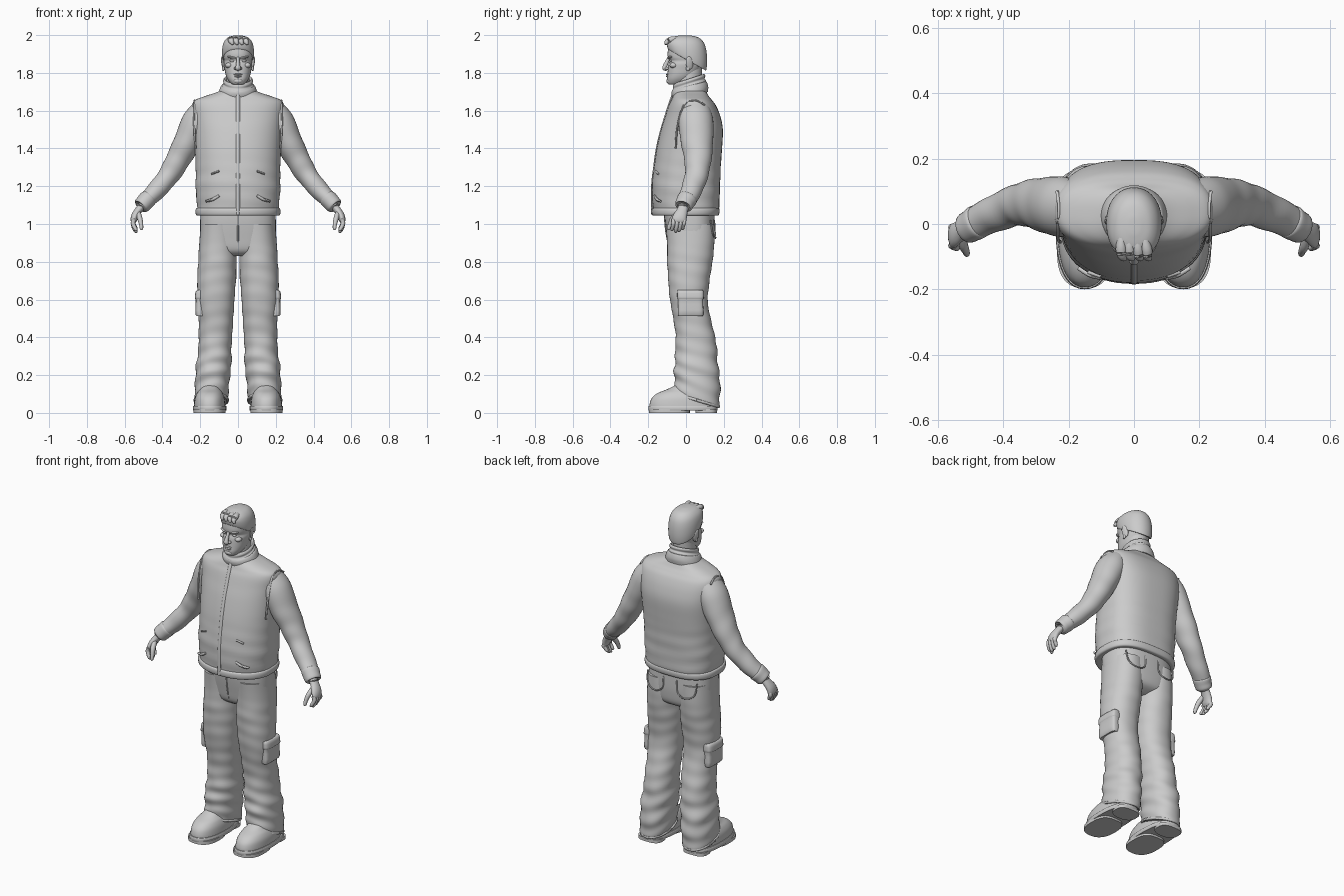
import bpy, bmesh, math
from mathutils import Vector


def spline(rows, sub):
    """Catmull-Rom interpolation of equally long number rows."""
    out = []
    for i in range(len(rows) - 1):
        p0, p1, p2, p3 = (rows[max(0, min(len(rows) - 1, i + k))] for k in (-1, 0, 1, 2))
        for s in range(sub):
            t = s / sub
            out.append([0.5 * (2 * b + (c - a) * t + (2 * a - 5 * b + 4 * c - d) * t * t
                               + (3 * b - a - 3 * c + d) * t ** 3)
                        for a, b, c, d in zip(p0, p1, p2, p3)])
    return out + [list(rows[-1])]


def finish(name, bm, mirror=False, angle=45):
    bmesh.ops.recalc_face_normals(bm, faces=bm.faces)
    me = bpy.data.meshes.new(name)
    bm.to_mesh(me)
    bm.free()
    ob = bpy.data.objects.new(name, me)
    bpy.context.collection.objects.link(ob)
    bpy.ops.object.select_all(action='DESELECT')
    ob.select_set(True)
    bpy.context.view_layer.objects.active = ob
    bpy.ops.object.shade_smooth_by_angle(angle=math.radians(angle))
    if mirror:
        ob.modifiers.new("mirror", 'MIRROR').merge_threshold = 0.0001
    return ob


def skin(name, rings, mirror):
    bm = bmesh.new()
    vs = [[bm.verts.new(p) for p in r] for r in rings]
    n = len(vs[0])
    for a, b in zip(vs, vs[1:]):
        for i in range(n):
            bm.faces.new((a[i], a[(i + 1) % n], b[(i + 1) % n], b[i]))
    bm.faces.new(vs[0])
    bm.faces.new(vs[-1])
    return finish(name, bm, mirror)


def spow(v, e):
    return math.copysign(abs(v) ** (2 / e), v)


def loft(name, rows, ef=2.0, eb=2.0, sub=5, n=40, mirror=False):
    """Stacked level sections: z, centre x, half width, front y, back y, tilt, fold depth."""
    rows = [tuple(r) + (0,) * (7 - len(r)) for r in rows]
    rings = []
    for z, cx, rx, yf, yb, tilt, amp in spline(rows, sub):
        ring, mid, half = [], (yf + yb) / 2, (yb - yf) / 2
        for i in range(n):
            a = math.tau * i / n
            e = eb if math.sin(a) > 0 else ef
            k = 1 + amp * (math.sin(z * 75 + 2.2 * math.sin(a + 0.6)) + 0.6 * math.sin(z * 41 - 3 * math.cos(a)))
            y = mid + half * k * spow(math.sin(a), e)
            ring.append((cx + rx * k * spow(math.cos(a), e), y, z + tilt * y))
        rings.append(ring)
    return skin(name, rings, mirror)


def tube(name, rows, sub=4, n=16, mirror=False):
    """Swept limb: x, y, z, radius across, radius along y, fold depth."""
    rows = spline([tuple(r) + (0,) * (6 - len(r)) for r in rows], sub)
    rings = []
    for i, (x, y, z, ra, rb, amp) in enumerate(rows):
        t = (Vector(rows[min(i + 1, len(rows) - 1)][:3]) - Vector(rows[max(i - 1, 0)][:3])).normalized()
        ref = Vector((0, 1, 0)) if abs(t.y) < 0.9 else Vector((0, 0, 1))
        b = (ref - t * ref.dot(t)).normalized()
        a = b.cross(t)
        ring = []
        for j in range(n):
            w = math.tau * j / n
            k = 1 + amp * math.sin(z * 60 + 2 * math.sin(w))
            ring.append(Vector((x, y, z)) + a * ra * k * math.cos(w) + b * rb * k * math.sin(w))
        rings.append(ring)
    return skin(name, rings, mirror)


def ball(name, loc, size, rot=(0, 0, 0), mirror=False):
    bm = bmesh.new()
    bmesh.ops.create_uvsphere(bm, u_segments=20, v_segments=12, radius=1)
    from_rot = bpy.data.objects.new("tmp", None)
    from_rot.location, from_rot.rotation_euler, from_rot.scale = loc, rot, size
    bm.transform(from_rot.matrix_basis)
    bpy.data.objects.remove(from_rot)
    return finish(name, bm, mirror)


# Trousers: hips, two legs with folds, turned hem
loft("trouser_hips", [(0.83, 0, 0.10, -0.05, 0.08), (0.86, 0, 0.17, -0.085, 0.135), (0.93, 0, 0.197, -0.10, 0.15),
                      (1.02, 0, 0.20, -0.113, 0.152), (1.09, 0, 0.195, -0.115, 0.15)], 2.6, 2.6)
loft("trouser_leg", [(1.0, 0.105, 0.092, -0.108, 0.15), (0.9, 0.105, 0.1, -0.1, 0.15), (0.8, 0.109, 0.102, -0.1, 0.14, 0, .01),
                     (0.7, 0.113, 0.102, -0.094, 0.125, 0, .01), (0.6, 0.117, 0.098, -0.085, 0.115, 0, .008),
                     (0.5, 0.117, 0.092, -0.067, 0.13, 0, .012), (0.4, 0.12, 0.088, -0.055, 0.155, 0, .015),
                     (0.3, 0.125, 0.09, -0.058, 0.167, -0.05, .03), (0.22, 0.132, 0.093, -0.062, 0.177, -0.15, .035),
                     (0.15, 0.139, 0.09, -0.06, 0.18, -0.25, .03), (0.1, 0.141, 0.087, -0.062, 0.178, -0.3, .015),
                     (0.08, 0.142, 0.086, -0.062, 0.172, -0.3)], 2.2, 2.2, sub=8, mirror=True)
tube("trouser_hem", [(0.142 + 0.087 * math.cos(a), 0.056 + 0.117 * math.sin(a),
                      0.068 - 0.035 * math.sin(a), 0.008, 0.008)
                     for a in [math.tau * i / 14 for i in range(15)]], n=8, mirror=True)
loft("thigh_pocket", [(0.515, 0.197, 0.01, -0.035, 0.08), (0.52, 0.199, 0.026, -0.042, 0.092),
                      (0.6, 0.197, 0.027, -0.042, 0.09), (0.605, 0.198, 0.031, -0.046, 0.094),
                      (0.645, 0.195, 0.028, -0.046, 0.092), (0.65, 0.19, 0.015, -0.04, 0.085)],
     4, 4, sub=3, n=32, mirror=True)
tube("back_pocket_seam", [(0.045, 0.15, 1.02, .004, .004), (0.05, 0.154, 0.95, .004, .004), (0.1, 0.156, 0.925, .004, .004),
                          (0.155, 0.142, 0.95, .004, .004), (0.165, 0.13, 1.02, .004, .004)], n=8, mirror=True)
tube("fly_seam", [(0, -0.114, 1.05, .004, .004), (0, -0.106, 0.96, .004, .004), (0, -0.088, 0.87, .004, .004)], n=8)

# Shoes: rounded upper, welted sole, tread pads
loft("shoe_upper", [(0.02, 0.15, 0.083, -0.193, 0.158), (0.05, 0.15, 0.082, -0.192, 0.155),
                    (0.08, 0.15, 0.078, -0.18, 0.15), (0.105, 0.149, 0.068, -0.15, 0.14),
                    (0.125, 0.147, 0.056, -0.1, 0.13), (0.15, 0.145, 0.05, -0.05, 0.12)], 2.3, 2.3, mirror=True)
loft("shoe_sole", [(0.012, 0.15, 0.086, -0.196, 0.163), (0.014, 0.15, 0.089, -0.199, 0.166),
                   (0.034, 0.15, 0.089, -0.199, 0.166), (0.037, 0.15, 0.085, -0.195, 0.162)], 2.3, 2.5, sub=2, mirror=True)
for part, yf, yb, w in (("sole_forefoot", -0.197, 0.02, 0.085), ("sole_heel", 0.05, 0.164, 0.074)):
    loft(part, [(0, 0.15, w, yf, yb), (0.02, 0.15, w, yf, yb)], 2.4, 3, sub=1, mirror=True)

# Jacket body, hem band, zip and pocket welts
loft("jacket_body", [(1.06, 0, 0.212, -0.168, 0.165), (1.09, 0, 0.217, -0.175, 0.175, 0, .006),
                     (1.2, 0, 0.224, -0.18, 0.18, 0, .006), (1.3, 0, 0.224, -0.17, 0.184, 0, .004),
                     (1.4, 0, 0.228, -0.155, 0.191), (1.5, 0, 0.234, -0.132, 0.195), (1.57, 0, 0.24, -0.11, 0.182),
                     (1.625, 0, 0.243, -0.092, 0.16), (1.655, 0, 0.228, -0.078, 0.138), (1.675, 0, 0.18, -0.07, 0.122),
                     (1.695, 0, 0.12, -0.06, 0.11), (1.71, 0, 0.085, -0.05, 0.1)], 2.2, 2.7, sub=6, n=64)
loft("jacket_hem", [(1.045, 0, 0.2, -0.16, 0.155), (1.046, 0, 0.22, -0.178, 0.172), (1.065, 0, 0.225, -0.183, 0.178),
                    (1.082, 0, 0.222, -0.18, 0.176), (1.085, 0, 0.212, -0.17, 0.166)], 2.2, 2.7, sub=3, n=64)
tube("zip_strip", [(0, -0.178, 1.05, .01, .007), (0, -0.179, 1.2, .01, .006), (0, -0.168, 1.3, .01, .006),
                   (0, -0.154, 1.4, .01, .006), (0, -0.13, 1.5, .01, .006), (0, -0.093, 1.62, .01, .006),
                   (0, -0.07, 1.685, .01, .006)], n=10)
tube("pocket_welt", [(0.1, -0.16, 1.28, .005, .006), (0.14, -0.147, 1.265, .005, .006)], n=8, mirror=True)
tube("pocket_fold", [(0.1, -0.165, 1.15, .007, .006), (0.135, -0.155, 1.13, .008, .008),
                     (0.17, -0.135, 1.12, .006, .006)], n=8, mirror=True)
tube("armhole_seam", [(0.225, -0.055, 1.4, .005, .005), (0.232, -0.045, 1.52, .005, .005), (0.232, -0.01, 1.63, .005, .005),
                      (0.23, 0.05, 1.654, .005, .005), (0.235, 0.1, 1.63, .005, .005)], n=8, mirror=True)

# Sleeves with elbow folds and cuffs
tube("sleeve", [(0.175, 0.045, 1.625, .055, .075), (0.215, 0.052, 1.545, .08, .092), (0.268, 0.058, 1.435, .072, .085, .01),
                (0.318, 0.063, 1.34, .064, .072, .02), (0.365, 0.055, 1.26, .056, .062, .03),
                (0.43, 0.03, 1.18, .05, .056, .025), (0.485, 0.002, 1.125, .043, .05)], sub=6, n=32, mirror=True)
tube("cuff", [(0.473, 0.01, 1.138, .035, .04), (0.476, 0.008, 1.135, .047, .053), (0.495, -0.004, 1.114, .046, .05),
              (0.513, -0.013, 1.094, .042, .046), (0.515, -0.014, 1.092, .025, .03)], n=28, mirror=True)

# Hands: palm, four curled fingers, thumb
tube("palm", [(0.5, -0.01, 1.105, .022, .028), (0.525, -0.018, 1.075, .02, .029), (0.544, -0.03, 1.045, .02, .036),
              (0.552, -0.037, 1.02, .017, .038), (0.553, -0.04, 1.005, .01, .032)], mirror=True)
for i, (y, tip) in enumerate(((-0.066, 0.965), (-0.047, 0.956), (-0.028, 0.96), (-0.01, 0.972))):
    tube(f"finger_{i + 1}", [(0.55, y, 1.025, .012, .01), (0.556, y, 1.005, .012, .011), (0.55, y - .004, tip + .022, .011, .01),
                             (0.54, y - .008, tip + .005, .009, .009), (0.534, y - .01, tip, .003, .004)], n=10, mirror=True)
tube("thumb", [(0.53, -0.035, 1.062, .014, .014), (0.52, -0.068, 1.03, .014, .015), (0.513, -0.084, 0.998, .011, .012),
               (0.511, -0.092, 0.975, .009, .009), (0.511, -0.094, 0.968, .003, .003)], n=10, mirror=True)

# Neck and layered collar, lower at the front
loft("neck", [(1.66, 0, 0.065, -0.05, 0.09), (1.75, 0, 0.062, -0.058, 0.083), (1.83, 0, 0.06, -0.05, 0.085)])
loft("jacket_collar", [(1.675, 0, 0.105, -0.068, 0.115, .2), (1.70, 0, 0.1, -0.076, 0.118, .2), (1.72, 0, 0.092, -0.076, 0.112, .25),
                       (1.728, 0, 0.084, -0.068, 0.105, .25), (1.72, 0, 0.07, -0.06, 0.09, .25)], n=48)
loft("knit_collar", [(1.70, 0, 0.08, -0.068, 0.1, .25), (1.725, 0, 0.085, -0.074, 0.106, .3, .01),
                     (1.738, 0, 0.076, -0.068, 0.098, .32, .01), (1.752, 0, 0.08, -0.07, 0.101, .32, .01),
                     (1.764, 0, 0.073, -0.063, 0.094, .32), (1.755, 0, 0.062, -0.055, 0.083, .3)], n=48)

# Head and facial features
loft("head", [(1.738, 0, 0.022, -0.085, -0.03), (1.743, 0, 0.036, -0.096, 0.0), (1.765, 0, 0.054, -0.1, 0.035),
              (1.79, 0, 0.065, -0.098, 0.06), (1.82, 0, 0.071, -0.096, 0.08), (1.845, 0, 0.075, -0.093, 0.093),
              (1.864, 0, 0.074, -0.088, 0.1), (1.882, 0, 0.077, -0.096, 0.103), (1.91, 0, 0.078, -0.097, 0.102),
              (1.95, 0, 0.072, -0.088, 0.092), (1.98, 0, 0.048, -0.055, 0.06), (1.988, 0, 0.02, -0.02, 0.02)], 2.3, 2.1, n=48)
tube("nose", [(0, -0.09, 1.882, .008, .008), (0, -0.1, 1.86, .009, .01), (0, -0.111, 1.836, .012, .012),
              (0, -0.112, 1.824, .015, .013), (0, -0.1, 1.815, .008, .006)], n=14)
ball("nostril", (0.013, -0.1, 1.824), (.009, .012, .008), mirror=True)
ball("brow", (0.034, -0.086, 1.882), (.026, .012, .006), (0, -0.15, 0.35), True)
ball("eye", (0.031, -0.079, 1.863), (.013, .009, .007), mirror=True)
ball("cheekbone", (0.047, -0.065, 1.84), (.021, .022, .015), (0, 0, 0.5), True)
ball("upper_lip", (0, -0.095, 1.792), (.024, .011, .005))
ball("lower_lip", (0, -0.095, 1.782), (.02, .011, .006))
ball("chin", (0, -0.09, 1.757), (.025, .014, .014))
ball("ear", (0.079, 0.018, 1.852), (.008, .02, .036), (0.15, 0.12, 0.3), True)
ball("ear_lobe", (0.077, 0.01, 1.823), (.007, .011, .014), mirror=True)

# Short hair with a swept-up quiff
loft("hair", [(1.872, 0, 0.074, -0.085, 0.098, -.55), (1.874, 0, 0.082, -0.096, 0.107, -.55),
              (1.905, 0, 0.085, -0.101, 0.112, -.4), (1.94, 0, 0.082, -0.101, 0.108, -.22),
              (1.968, 0, 0.072, -0.092, 0.095, -.1), (1.988, 0, 0.052, -0.07, 0.068, -.03),
              (1.997, 0, 0.025, -0.04, 0.03), (1.999, 0, 0.008, -0.02, 0.01)], 2.3, 2.1, n=48)
for i, x in enumerate((-0.045, -0.02, 0.006, 0.032)):
    tube(f"quiff_lock_{i + 1}", [(x * 0.8, -0.03, 1.978, .012, .012), (x + .006, -0.075, 1.977, .017, .016),
                                 (x + .01, -0.1, 1.966, .014, .013), (x + .018, -0.107, 1.95, .006, .006)], n=12)
